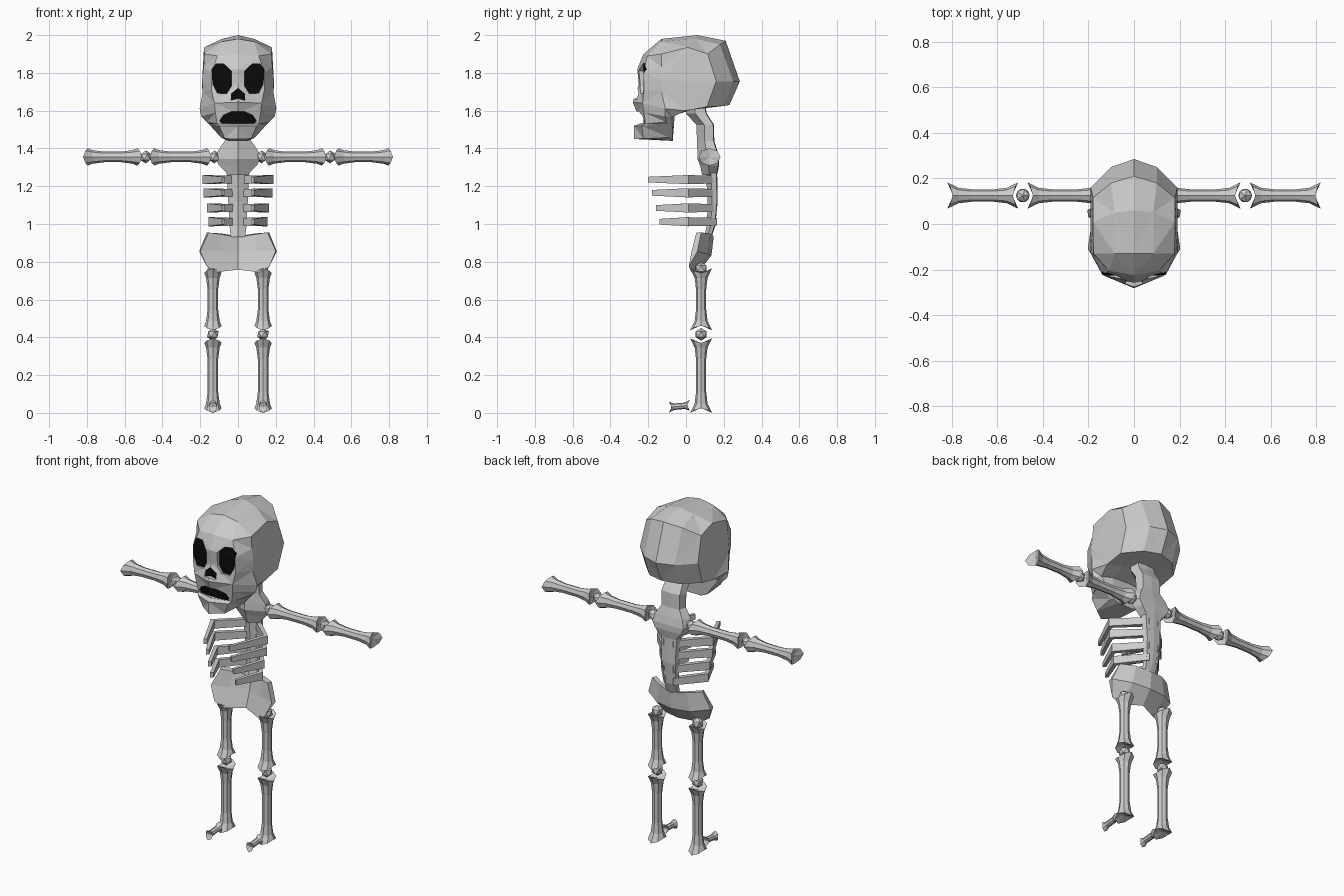
import bpy, bmesh, math
from mathutils import Vector as V

if "Cube" in bpy.data.objects:
    bpy.data.objects.remove(bpy.data.objects["Cube"])


def material(name, value):
    m = bpy.data.materials.new(name)
    m.diffuse_color = (value, value, value, 1)
    m.use_nodes = True
    m.node_tree.nodes["Principled BSDF"].inputs["Base Color"].default_value = m.diffuse_color
    return m


BONE, DARK = material("bone grey", 0.6), material("socket black", 0.003)


def finish(name, bm):
    mesh = bpy.data.meshes.new(name)
    bm.to_mesh(mesh)
    bm.free()
    ob = bpy.data.objects.new(name, mesh)
    bpy.context.collection.objects.link(ob)
    mesh.materials.append(BONE)
    mesh.materials.append(DARK)
    return ob


def loft(sections):
    """Skin closed rings of equal length; returns the bmesh and its two caps."""
    bm = bmesh.new()
    rings = [[bm.verts.new(p) for p in s] for s in sections]
    n = len(rings[0])
    for a, b in zip(rings, rings[1:]):
        for i in range(n):
            j = (i + 1) % n
            bm.faces.new((a[i], a[j], b[j], b[i]))
    caps = [bm.faces.new(rings[0][::-1]), bm.faces.new(rings[-1])]
    bmesh.ops.recalc_face_normals(bm, faces=bm.faces[:])
    return bm, caps


def inside(x, z, poly):
    hit = False
    for (x0, z0), (x1, z1) in zip(poly, poly[1:] + poly[:1]):
        if (z0 > z) != (z1 > z) and x < x0 + (z - z0) * (x1 - x0) / (z1 - z0):
            hit = not hit
    return hit


def bone(name, p0, p1, u, k=1.0):
    """Eight-sided long bone with forked, flared ends."""
    p0, p1, u = V(p0), V(p1), V(u)
    d = (p1 - p0).normalized()
    v, length = d.cross(u), (p1 - p0).length
    half = [(0, .058, .046, .024), (.05 * k, .034, .036, 0), (.11 * k, .027, .028, 0)]
    stations = half + [(length - t, a, b, -c) for t, a, b, c in reversed(half)]
    if k < 1:
        stations = [s for i, s in enumerate(stations) if i not in (2, 3)]
    secs = []
    for t, a, b, c in stations:
        ring = []
        for i in range(8):
            co, si = math.cos(i * math.pi / 4), math.sin(i * math.pi / 4)
            ring.append(p0 + d * (t + c * k * si * si) + u * (a * k * co) + v * (b * k * si))
        secs.append(ring)
    bm, caps = loft(secs)
    bmesh.ops.poke(bm, faces=caps, offset=-.014 * k)
    finish(name, bm)


def joint(name, p, r=.034):
    bm = bmesh.new()
    bmesh.ops.create_icosphere(bm, subdivisions=1, radius=r)
    bmesh.ops.translate(bm, verts=bm.verts[:], vec=p)
    finish(name, bm)


# Skull: outline rows as centre (y, z), middle (x, y, z), side (x, y, z)
rows = [
    (.23, 1.63, .10, .20, 1.625, .185, .11, 1.62),
    (.285, 1.755, .10, .25, 1.755, .19, .16, 1.755),
    (.21, 1.97, .10, .18, 1.95, .18, .115, 1.90),
    (.06, 2.0, .085, .05, 1.98, .18, .01, 1.935),
    (-.13, 1.98, .085, -.13, 1.965, .178, -.13, 1.90),
    (-.225, 1.90, .11, -.205, 1.89, .182, -.13, 1.83),
    (-.258, 1.82, .138, -.225, 1.80, .19, -.13, 1.76),
    (-.25, 1.74, .14, -.222, 1.71, .187, -.13, 1.70),
    (-.282, 1.645, .125, -.23, 1.64, .203, -.11, 1.61),
    (-.26, 1.59, .12, -.222, 1.59, .195, -.11, 1.57),
    (-.245, 1.53, .11, -.215, 1.53, .165, -.105, 1.54),
    (-.275, 1.52, .10, -.235, 1.52, .155, -.10, 1.53),
    (-.275, 1.45, .07, -.225, 1.452, .09, -.09, 1.458),
    (-.07, 1.44, .05, -.07, 1.44, .085, -.07, 1.455),
    (-.06, 1.58, .10, -.06, 1.575, .165, -.075, 1.565),
    (.03, 1.61, .10, .03, 1.605, .187, 0, 1.60),
]
skull, _ = loft([
    [(-r[5], r[6], r[7]) for r in rows], [(-r[2], r[3], r[4]) for r in rows],
    [(0, r[0], r[1]) for r in rows],
    [(r[2], r[3], r[4]) for r in rows], [(r[5], r[6], r[7]) for r in rows]])
bmesh.ops.triangulate(skull, faces=skull.faces[:])

# Eye, nose and mouth outlines, cut into the front of the skull
eye = [(.06, 1.69), (.035, 1.73), (.035, 1.81), (.075, 1.85), (.115, 1.85),
       (.14, 1.82), (.135, 1.74), (.11, 1.69)]
nose = [(0, 1.72), (.037, 1.69), (.037, 1.655), (0, 1.665), (-.037, 1.655), (-.037, 1.69)]
mouth = [(-.1, 1.545), (-.08, 1.575), (-.035, 1.595), (.035, 1.595), (.08, 1.575),
         (.1, 1.545), (.085, 1.531), (-.085, 1.531)]
# each outline with the y of its sunken floor
features = [(eye, -.225), ([(-x, z) for x, z in eye], -.225), (mouth, -.225), (nose, -.252)]


def front_faces():
    return [f for f in skull.faces
            if f.calc_center_median().y < -.12 and f.normal.y < -.15]


for poly, _ in features:
    for (x0, z0), (x1, z1) in zip(poly, poly[1:] + poly[:1]):
        skull.normal_update()
        fs = front_faces()
        geom = list({v for f in fs for v in f.verts}) + list({e for f in fs for e in f.edges}) + fs
        bmesh.ops.bisect_plane(skull, geom=geom, dist=1e-5, plane_co=(x0, 0, z0),
                               plane_no=(z1 - z0, 0, x0 - x1))
for poly, floor in features:
    skull.normal_update()
    chosen = [f for f in front_faces()
              if inside(f.calc_center_median().x, f.calc_center_median().z, poly)]
    geom = bmesh.ops.extrude_face_region(skull, geom=chosen)["geom"]
    bmesh.ops.delete(skull, geom=[f for f in chosen if f.is_valid], context='FACES')
    sunk = [g for g in geom if isinstance(g, bmesh.types.BMFace)]
    for v in {v for f in sunk for v in f.verts}:
        v.co.y = max(v.co.y + .003, floor)
    for f in sunk:
        f.material_index = 1
finish("skull", skull)


# Neck with collar, and spine: (z, half width, front y, back y)
def column(name, stations):
    secs = []
    for z, w, y0, y1 in stations:
        ym = y0 + (y1 - y0) * .45
        secs.append([(0, y0, z), (w, ym, z), (w * .85, y1 - .004, z),
                     (0, y1, z), (-w * .85, y1 - .004, z), (-w, ym, z)])
    finish(name, loft(secs)[0])


column("neck", [(1.64, .06, -.01, .10), (1.585, .065, 0, .11), (1.525, .07, .055, .148),
                (1.44, .07, .058, .15), (1.39, .105, .06, .165), (1.345, .12, .06, .175),
                (1.31, .10, .075, .175), (1.26, .05, .085, .165)])
column("spine", [(1.27, .06, .105, .165), (1.12, .052, .115, .168),
                 (.99, .045, .11, .155), (.93, .038, .095, .135)])

for s, side in ((-1, "left"), (1, "right")):
    # Ribs: out from the spine to a corner, then in towards the front tip
    for i, (z, w, tip) in enumerate([(1.235, .187, -.2), (1.165, .183, -.18),
                                     (1.085, .165, -.16), (1.012, .155, -.14)]):
        path = [(.03, .165, .02, .135, .02), (w, .012, w - .026, .008, .024),
                (.085, tip, .07, tip + .01, .015)]
        secs = [[(s * a, b, z + h), (s * a, b, z - h), (s * c, d, z - h), (s * c, d, z + h)]
                for a, b, c, d, h in path]
        finish(f"{side}_rib_{i + 1}", loft(secs)[0])

    # Arm
    y, z = .125, 1.355
    joint(side + "_shoulder", (s * .125, y, z))
    bone(side + "_upper_arm", (s * .14, y, z), (s * .468, y, z), (0, 1, 0))
    joint(side + "_elbow", (s * .488, y, z))
    bone(side + "_forearm", (s * .508, y, z), (s * .82, y, z), (0, 1, 0))

    # Leg and foot
    x, y = s * .133, .08
    joint(side + "_hip", (x, y, .765))
    bone(side + "_thigh", (x, y, .765), (x, y, .437), (0, 1, 0))
    joint(side + "_knee", (x, y, .416))
    bone(side + "_shin", (x, y, .395), (x, y, 0), (0, 1, 0))
    bone(side + "_foot", (x, .02, .04), (x, -.09, .03), (0, 0, 1), .5)

# Pelvis: a curved bowl lofted from side to side
centre = [(0, .125, .93), (0, .11, .855), (0, .075, .758), (0, .135, .835), (0, .147, .935)]
middle = [(.09, .09, .945), (.1, .065, .858), (.115, .03, .745), (.11, .12, .84), (.09, .125, .95)]
outer = [(.155, .055, .955), (.2, .03, .857), (.165, .015, .775), (.205, .06, .855), (.165, .08, .955)]
flip = lambda ring: [(-a, b, c) for a, b, c in ring]
finish("pelvis", loft([flip(outer), flip(middle), centre, middle, outer])[0])
